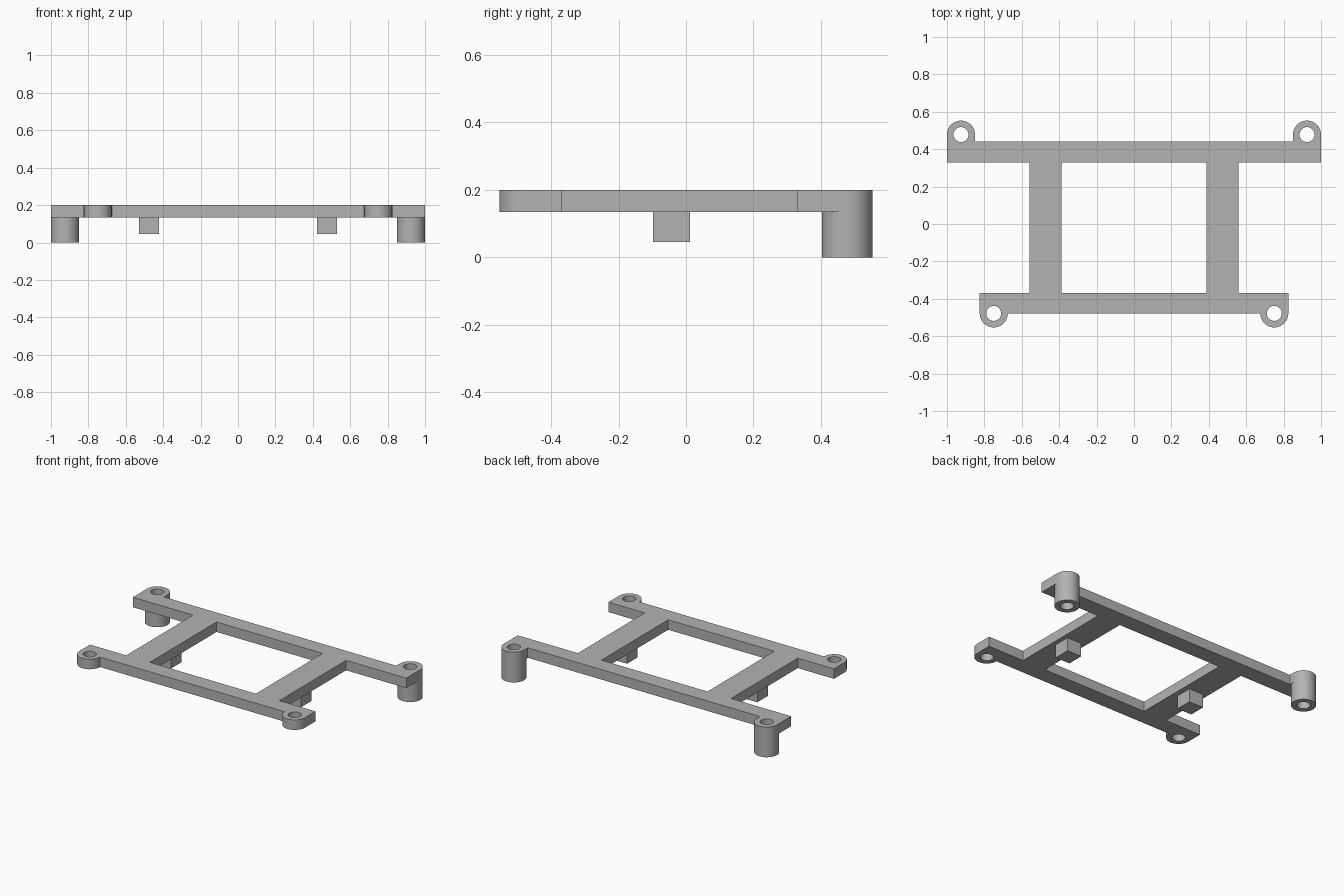
import bpy, bmesh
from math import cos, sin, pi, radians

cube = bpy.data.objects.get("Cube")
if cube:
    bpy.data.objects.remove(cube, do_unlink=True)

grey = bpy.data.materials.new("plain grey")
grey.use_nodes = True
colour = (0.45, 0.45, 0.45, 1)
grey.diffuse_color = colour
grey.node_tree.nodes["Principled BSDF"].inputs["Base Color"].default_value = colour

TOP, UNDER = 0.2, 0.134
EAR, HOLE = 0.075, 0.04
BACK, FRONT = (0.925, 0.478), (0.75, -0.478)


def arc(centre, r, start, end, steps):
    angles = [radians(start + (end - start) * i / steps) for i in range(steps + 1)]
    return [(centre[0] + r * cos(a), centre[1] + r * sin(a)) for a in angles]


def circle(centre, r):
    return arc(centre, r, 0, 360, 48)[:-1]


def mirrored(points):
    return [(-x, y) for x, y in reversed(points)]


def extrude_loops(name, loops, z0, z1):
    """Fill an outline with holes and extrude it upwards."""
    bm = bmesh.new()
    for loop in loops:
        verts = [bm.verts.new((x, y, z0)) for x, y in loop]
        for a, b in zip(verts, verts[1:] + verts[:1]):
            bm.edges.new((a, b))
    bmesh.ops.triangle_fill(bm, edges=bm.edges[:], use_beauty=True)
    ext = bmesh.ops.extrude_face_region(bm, geom=bm.faces[:], use_keep_orig=True)
    moved = [g for g in ext["geom"] if isinstance(g, bmesh.types.BMVert)]
    bmesh.ops.translate(bm, verts=moved, vec=(0, 0, z1 - z0))
    bmesh.ops.recalc_face_normals(bm, faces=bm.faces[:])
    mesh = bpy.data.meshes.new(name)
    bm.to_mesh(mesh)
    bm.free()
    mesh.materials.append(grey)
    obj = bpy.data.objects.new(name, mesh)
    bpy.context.collection.objects.link(obj)
    bpy.ops.object.select_all(action="DESELECT")
    obj.select_set(True)
    bpy.context.view_layer.objects.active = obj
    bpy.ops.object.shade_smooth_by_angle(angle=radians(30))
    return obj


# Frame plate: half outline with rounded ears, mirrored, plus window and holes
half = arc(FRONT, EAR, 180, 360, 24)
half += [(0.825, -0.368), (0.56, -0.368), (0.56, 0.33), (1.0, 0.33)]
half += arc(BACK, EAR, 0, 180, 24) + [(0.85, 0.44)]
window = [(-0.388, -0.368), (0.388, -0.368), (0.388, 0.33), (-0.388, 0.33)]
holes = [circle((s * x, y), HOLE) for x, y in (BACK, FRONT) for s in (1, -1)]
extrude_loops("frame_plate", [half + mirrored(half), window] + holes, UNDER, TOP)

# Hollow rear standoffs and square pegs under the side bars
peg = [(0.423, -0.098), (0.53, -0.098), (0.53, 0.012), (0.423, 0.012)]
for side, s in (("left", 1), ("right", -1)):
    centre = (s * BACK[0], BACK[1])
    extrude_loops(side + "_rear_standoff", [circle(centre, EAR), circle(centre, HOLE)], 0, UNDER)
    extrude_loops(side + "_peg", [peg if s > 0 else mirrored(peg)], 0.045, UNDER)
